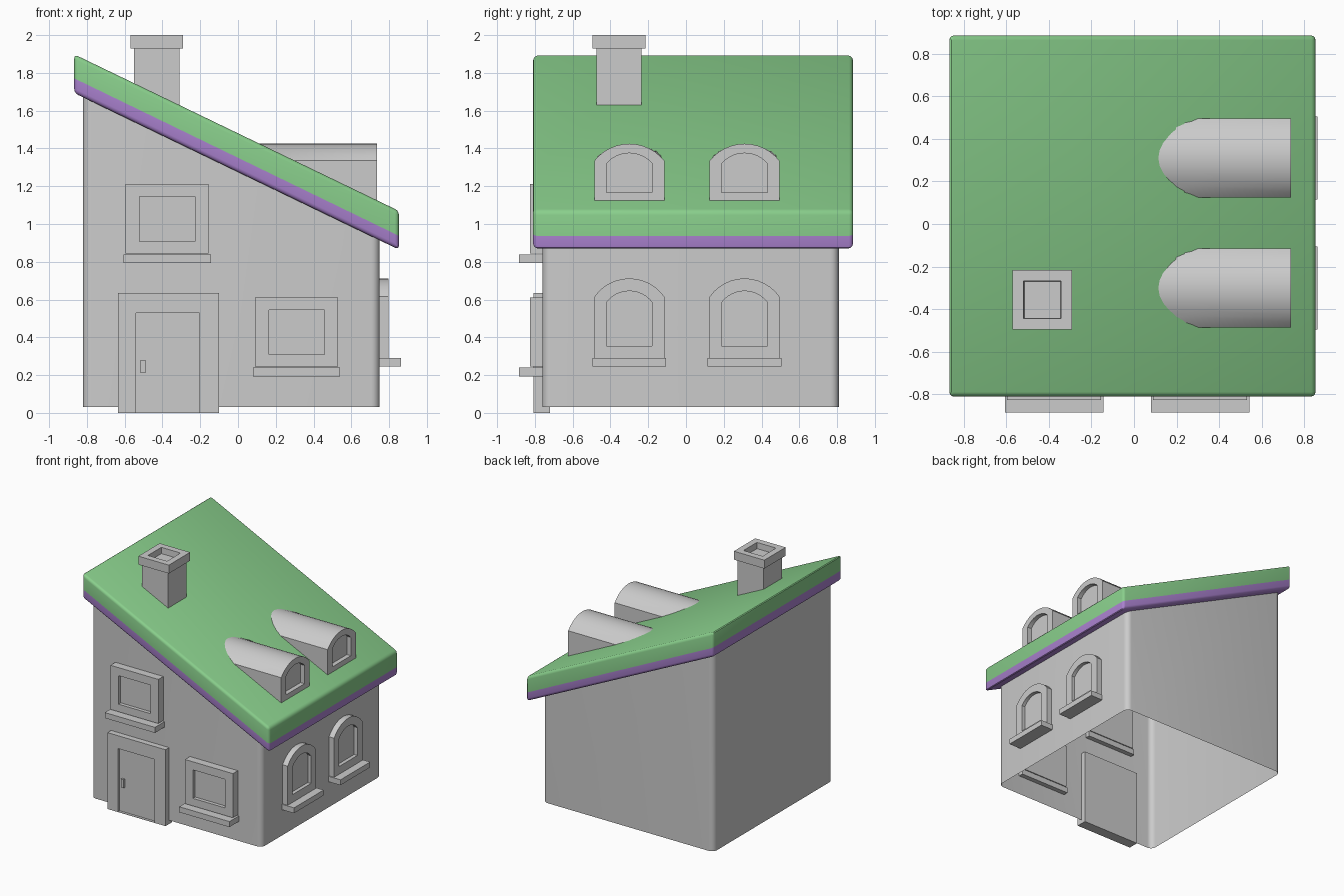
import bpy, bmesh, math
from mathutils import Vector

if "Cube" in bpy.data.objects:
    bpy.data.objects.remove(bpy.data.objects["Cube"])


def roof_top(x):
    return 1.885 - 0.485 * (x + 0.84)


def finish(bm, name, smooth=True):
    bmesh.ops.recalc_face_normals(bm, faces=bm.faces)
    me = bpy.data.meshes.new(name)
    bm.to_mesh(me)
    bm.free()
    ob = bpy.data.objects.new(name, me)
    bpy.context.collection.objects.link(ob)
    if smooth:
        bpy.ops.object.select_all(action='DESELECT')
        ob.select_set(True)
        bpy.context.view_layer.objects.active = ob
        bpy.ops.object.shade_smooth_by_angle(angle=math.radians(30))
    return ob


def loft(name, loops, cap_start=True, cap_end=True):
    """Skin a list of closed loops that have equal point counts."""
    bm = bmesh.new()
    rings = [[bm.verts.new(p) for p in lp] for lp in loops]
    n = len(rings[0])
    for a, b in zip(rings, rings[1:]):
        for i in range(n):
            j = (i + 1) % n
            bm.faces.new((a[i], a[j], b[j], b[i]))
    if cap_start:
        bm.faces.new(rings[0])
    if cap_end:
        bm.faces.new(rings[-1])
    return finish(bm, name)


def box(name, x0, x1, y0, y1, z0, z1):
    ring = [(x0, y0), (x1, y0), (x1, y1), (x0, y1)]
    return loft(name, [[(x, y, z) for x, y in ring] for z in (z0, z1)])


def outline(c, half, z0, spring, rise=0.0, n=12):
    """Upright opening: a rectangle with an optional segmental arch."""
    pts = [(c - half, z0), (c + half, z0)]
    if rise <= 0:
        return pts + [(c + half, spring), (c - half, spring)]
    r = (half * half + rise * rise) / (2 * rise)
    a = math.asin(half / r)
    for i in range(n + 1):
        t = a - 2 * a * i / n
        pts.append((c + r * math.sin(t), spring + rise - r + r * math.cos(t)))
    return pts


def front(pts, d):
    return [(u, -d, v) for u, v in pts]


def right(pts, d):
    return [(d, u, v) for u, v in pts]


def frame(name, side, outer, inner, back, face, recess):
    """Solid frame with a recessed pane."""
    return loft(name, [side(outer, back), side(outer, face),
                       side(inner, face), side(inner, face - recess)])


# walls: open shell with rounded corners, top hidden in the roof
R = 0.045
plan = []
for cx, cy, a0 in ((0.75 - R, 0.81 - R, 0), (-0.82 + R, 0.81 - R, 90),
                   (-0.82 + R, -0.76 + R, 180), (0.75 - R, -0.76 + R, 270)):
    for i in range(7):
        a = math.radians(a0 + 15 * i)
        plan.append((cx + R * math.cos(a), cy + R * math.sin(a)))
loft("walls", [[(x, y, 0.03) for x, y in plan],
               [(x, y, roof_top(x) - 0.16) for x, y in plan]], False, False)

# roof: sloped slab with rounded edges, two colours
bm = bmesh.new()
prof = [(-0.867, roof_top(-0.867)), (-0.867, roof_top(-0.867) - 0.205),
        (0.852, roof_top(0.852) - 0.2), (0.852, roof_top(0.852) + 0.005)]
ends = [[bm.verts.new((x, y, z)) for x, z in prof] for y in (-0.81, 0.885)]
for i in range(4):
    j = (i + 1) % 4
    bm.faces.new((ends[0][i], ends[0][j], ends[1][j], ends[1][i]))
bm.faces.new(ends[0])
bm.faces.new(ends[1])
bmesh.ops.recalc_face_normals(bm, faces=bm.faces)
bmesh.ops.bevel(bm, geom=bm.edges[:], offset=0.022, segments=3,
                profile=0.5, affect='EDGES')
split = 0.127
bmesh.ops.bisect_plane(bm, geom=bm.verts[:] + bm.edges[:] + bm.faces[:],
                       plane_co=Vector((0, 0, roof_top(0) - split)),
                       plane_no=Vector((0.485, 0, 1)).normalized())
for f in bm.faces:
    c = f.calc_center_median()
    f.material_index = 1 if c.z < roof_top(c.x) - split else 0
roof = finish(bm, "roof")
for nm, col in (("roof_green", (0.25, 0.62, 0.26, 1)),
                ("trim_purple", (0.40, 0.22, 0.62, 1))):
    m = bpy.data.materials.new(nm)
    m.diffuse_color = col
    m.use_nodes = True
    m.node_tree.nodes["Principled BSDF"].inputs["Base Color"].default_value = m.diffuse_color
    roof.data.materials.append(m)

# chimney with wider cap and shallow flue
cx, cy = -0.43, -0.355
loft("chimney", [[(cx + sx * h, cy + sy * h, z) for sx, sy in
                  ((-1, -1), (1, -1), (1, 1), (-1, 1))]
                 for h, z in ((0.12, 1.55), (0.12, 1.93), (0.14, 1.93),
                              (0.14, 2.0), (0.088, 2.0), (0.085, 1.95))])

# front windows with sills
for nm, c, z in (("upper", -0.375, 0.845), ("lower", 0.31, 0.245)):
    frame(nm + "_window", front, outline(c, 0.22, z, z + 0.367),
          outline(c, 0.147, z + 0.063, z + 0.3), 0.72, 0.825, 0.03)
    box(nm + "_sill", c - 0.231, c + 0.231, -0.885, -0.72, z - 0.052, z - 0.006)

# door with frame and handle
frame("door", front, outline(-0.368, 0.267, 0, 0.635),
      outline(-0.372, 0.168, 0.003, 0.528), 0.72, 0.808, 0.022)
box("door_handle", -0.515, -0.49, -0.803, -0.78, 0.21, 0.28)

# right side: arched windows, sills and dormers
for k, c in enumerate((-0.30, 0.31), 1):
    frame(f"side_window_{k}", right, outline(c, 0.185, 0.29, 0.615, 0.097),
          outline(c, 0.121, 0.355, 0.585, 0.06), 0.71, 0.797, 0.03)
    box(f"side_sill_{k}", 0.71, 0.862, c - 0.195, c + 0.195, 0.245, 0.29)
    outer = outline(c, 0.185, 1.05, 1.335, 0.09)
    inner = outline(c, 0.121, 1.168, 1.32, 0.055)
    # rear end follows the roof slope so it stays inside the slab
    rear = [(0.06, y, max(z, roof_top(0.06) - 0.06)) for y, z in
            outline(c, 0.185, 1.05, 1.335, 0.09)]
    mid = [(0.27, y, max(z, roof_top(0.27) - 0.06)) for y, z in outer]
    loft(f"dormer_{k}", [rear, mid, right(outer, 0.737),
                         right(inner, 0.737), right(inner, 0.70)])
